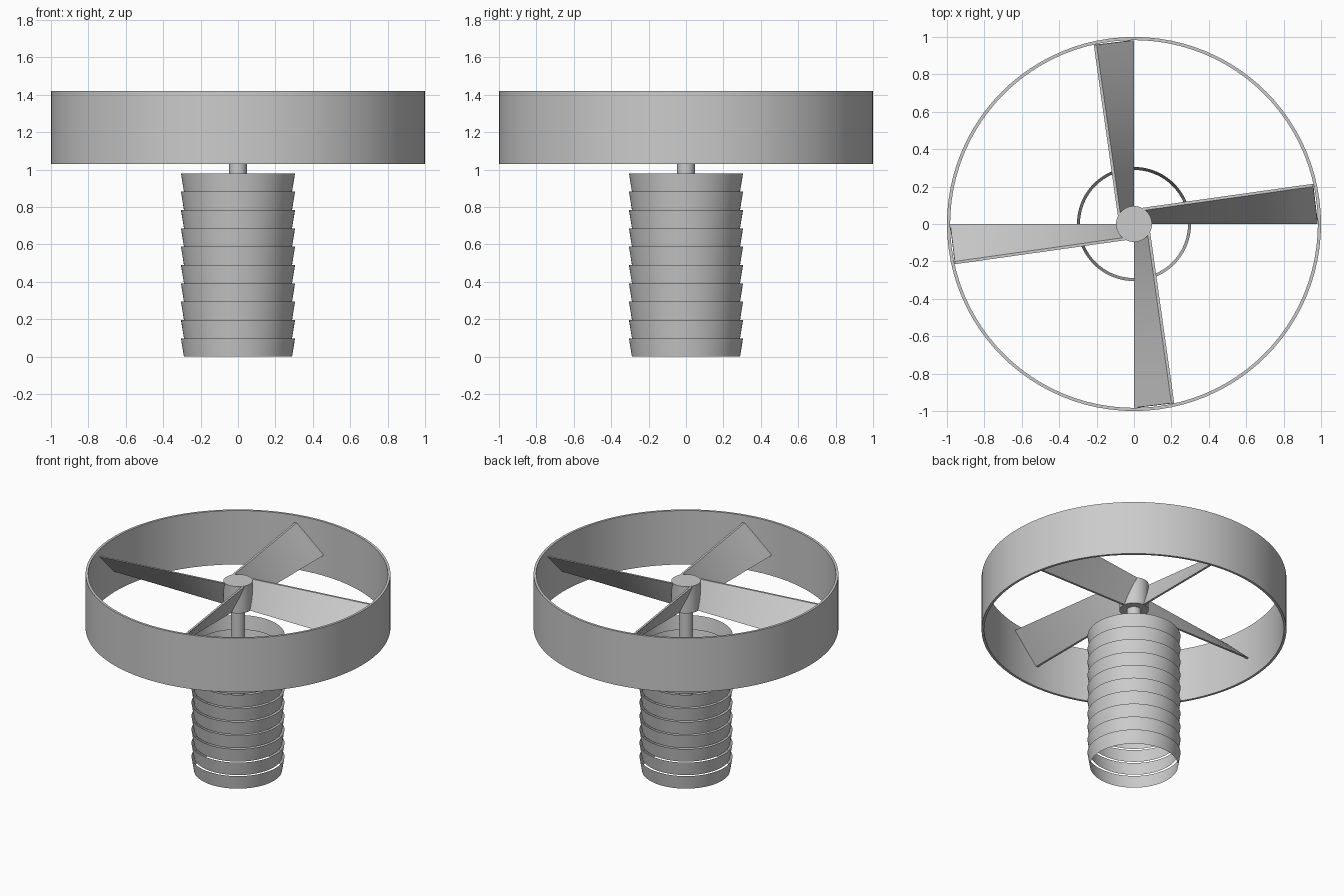
import bpy, bmesh, math
from mathutils import Matrix

SEGMENTS = 96
BLADE_LOW, BLADE_HIGH = 1.18, 1.37

if "Cube" in bpy.data.objects:
    bpy.data.objects.remove(bpy.data.objects["Cube"], do_unlink=True)

grey = bpy.data.materials.new("plain_grey")
grey.use_nodes = True
grey.diffuse_color = (0.6, 0.6, 0.6, 1)
grey.node_tree.nodes["Principled BSDF"].inputs["Base Color"].default_value = grey.diffuse_color


def finish(name, bm, closed=True):
    if closed:
        bmesh.ops.recalc_face_normals(bm, faces=bm.faces)
    mesh = bpy.data.meshes.new(name)
    bm.to_mesh(mesh)
    bm.free()
    mesh.materials.append(grey)
    obj = bpy.data.objects.new(name, mesh)
    bpy.context.collection.objects.link(obj)
    bpy.ops.object.select_all(action="DESELECT")
    obj.select_set(True)
    bpy.context.view_layer.objects.active = obj
    bpy.ops.object.shade_smooth_by_angle(angle=math.radians(30))
    return obj


def lathe(name, profile, loop=False, segments=SEGMENTS):
    """Spin a (radius, height) profile around the vertical axis."""
    bm = bmesh.new()
    verts = [bm.verts.new((r, 0, z)) for r, z in profile]
    pairs = list(zip(verts, verts[1:]))
    if loop:
        pairs.append((verts[-1], verts[0]))
    edges = [bm.edges.new(p) for p in pairs]
    bmesh.ops.spin(bm, geom=verts + edges, cent=(0, 0, 0), axis=(0, 0, 1),
                   angle=math.tau, steps=segments, use_merge=True)
    bmesh.ops.remove_doubles(bm, verts=bm.verts, dist=1e-5)
    return finish(name, bm)


def cylinder(name, radius, bottom, top, segments=48):
    return lathe(name, [(0, bottom), (radius, bottom), (radius, top), (0, top)],
                 segments=segments)


def blade(name, turn):
    """Twisted slab: steep at the hub, about 45 degrees at the tip."""
    bm = bmesh.new()
    root, steps, thick = 0.02, 10, 0.015
    loops = []
    for i in range(steps + 1):
        t = i / steps
        low_x = root + t * (0.982 - root)
        high_x = root + t * (0.958 - root)
        high_y = 0.068 + 0.132 * t
        loops.append([bm.verts.new(p) for p in (
            (low_x, 0, BLADE_LOW), (low_x, thick, BLADE_LOW),
            (high_x, high_y + thick, BLADE_HIGH), (high_x, high_y, BLADE_HIGH))])
    for a, b in zip(loops, loops[1:]):
        for k in range(4):
            n = (k + 1) % 4
            bm.faces.new((a[k], a[n], b[n], b[k]))
    bm.faces.new(loops[0])
    bm.faces.new(loops[-1])
    bmesh.ops.transform(bm, matrix=Matrix.Rotation(turn, 4, "Z"), verts=bm.verts)
    return finish(name, bm)


# Open base: ten thin flared collars stacked with a small step between them
pitch = 0.098
for i in range(10):
    lathe(f"base_collar_{i + 1}", [(0.289, i * pitch), (0.305, (i + 1) * pitch)])

# Shaft and hub
cylinder("shaft", 0.047, 0.5, 1.2)
cylinder("hub", 0.096, BLADE_LOW - 0.002, BLADE_HIGH + 0.002)

# Four blades
for i in range(4):
    blade(f"blade_{i + 1}", i * math.pi / 2)

# Outer shroud ring
lathe("shroud_ring", [(1, 1.03), (1, 1.42), (0.983, 1.42), (0.983, 1.03)], loop=True)
